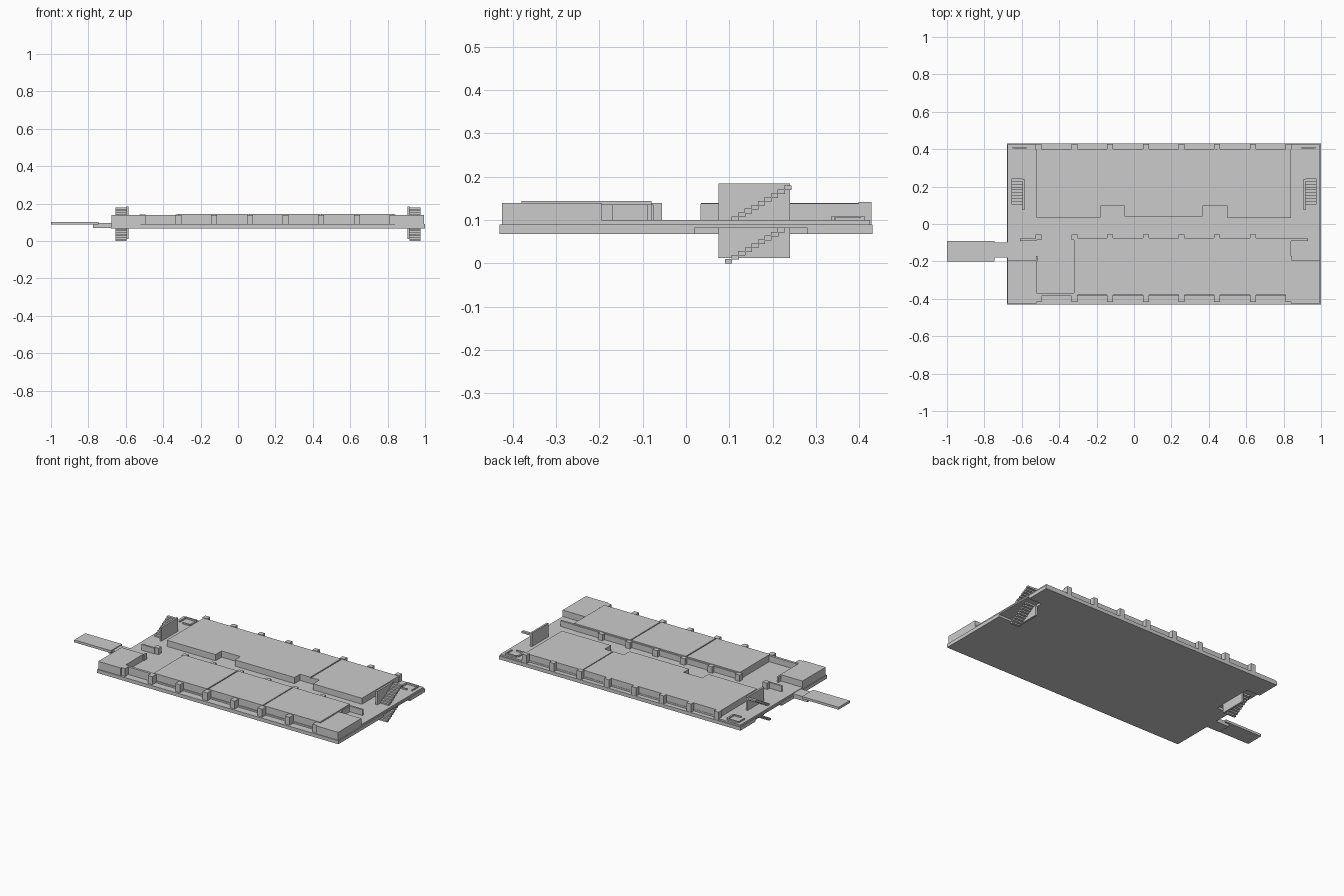
import bpy, bmesh

CX = 0.16  # mirror line between the two ends of the floor plate


def prism(name, pts, z0, z1):
    """Extrude a plan outline from z0 to z1."""
    bm = bmesh.new()
    face = bm.faces.new([bm.verts.new((x, y, z0)) for x, y in pts])
    ext = bmesh.ops.extrude_face_region(bm, geom=[face])
    for g in ext["geom"]:
        if isinstance(g, bmesh.types.BMVert):
            g.co.z = z1
    bmesh.ops.recalc_face_normals(bm, faces=bm.faces)
    me = bpy.data.meshes.new(name)
    bm.to_mesh(me)
    bm.free()
    ob = bpy.data.objects.new(name, me)
    bpy.context.collection.objects.link(ob)
    return ob


def box(name, x0, x1, y0, y1, z0, z1):
    x0, x1 = sorted((x0, x1))
    return prism(name, [(x0, y0), (x1, y0), (x1, y1), (x0, y1)], z0, z1)


# Base plate: lower layer is notched at both ends for the stairs
L, R, F, B = -0.68, 1.0, -0.43, 0.43
prism("base_lower", [(L, F), (R, F), (R, 0.02), (0.91, 0.02), (0.91, 0.28), (R, 0.28),
                     (R, B), (L, B), (L, 0.28), (-0.59, 0.28), (-0.59, 0.02), (L, 0.02)],
      0.068, 0.082)
box("base_upper", L, R, F, B, 0.082, 0.09)

# Walking floor, set back along the pilaster rows but reaching the corners
prism("floor", [(L + .005, -.385), (R - .005, -.385), (R - .005, .425), (.84, .425), (.84, .402),
                (-.52, .402), (-.52, .425), (L + .005, .425)], 0.09, 0.10)

# Back hall with two entrance recesses, and roof panels split by a narrow joint
prism("back_hall", [(-.52, .035), (-.18, .035), (-.18, .095), (-.05, .095), (-.05, .04),
                    (.365, .04), (.365, .095), (.50, .095), (.50, .033), (.84, .033),
                    (.84, .40), (-.52, .40)], 0.10, 0.133)
prism("back_roof_left", [(-.52, .035), (-.18, .035), (-.18, .095), (-.05, .095), (-.05, .04),
                         (.365, .04), (.365, .095), (.437, .095), (.437, .40), (-.52, .40)],
      0.133, 0.139)
prism("back_roof_right", [(.443, .095), (.50, .095), (.50, .033), (.84, .033),
                          (.84, .40), (.443, .40)], 0.133, 0.138)

# Front hall with three roof panels
box("front_hall", -.32, .84, -.38, -.075, 0.09, 0.136)
for x0, x1 in ((-.32, .051), (.058, .437), (.443, .835)):
    box("front_roof", x0, x1, -.38, -.08, 0.136, 0.144)

# Open bay beside the front hall keeps only its front wall
box("bay_front_wall", -.52, -.32, -.385, -.37, 0.09, 0.138)

# Pilaster rows
for i in range(8):
    x = -.51 + i * .191
    box("front_pilaster", x - .016, x + .016, -.418, -.378, 0.09, 0.14)
    box("back_pilaster", x - .016, x + .016, .398, .428, 0.09, 0.142)
    if i < 7:
        box("corridor_pilaster", x - .016, x + .016, -.085, -.055, 0.10, 0.14)

# Elements that repeat at each end
for side, s in (("left", -1), ("right", 1)):
    def X(d):
        return CX + s * d

    # Solid corner room and small corridor screen
    box(side + "_corner_room", X(.68), X(.835), -.425, -.195, 0.09, 0.14)
    box(side + "_corridor_screen", X(.68), X(.77), -.09, -.078, 0.10, 0.136)
    box(side + "_corner_side_wall", X(.675), X(.685), -.2, -.17, 0.10, 0.136)
    # Low kerbs at the back corner
    box(side + "_kerb_side", X(.725), X(.735), .34, .40, 0.10, 0.108)
    box(side + "_kerb_front", X(.735), X(.78), .335, .343, 0.10, 0.108)
    box(side + "_kerb_back", X(.735), X(.81), .403, .412, 0.10, 0.109)
    box(side + "_edge_kerb", X(.805), X(.813), .345, .403, 0.10, 0.106)
    # Stair wall plus an upper and a lower flight
    box(side + "_stair_wall", X(.745), X(.757), .075, .24, 0.012, 0.185)
    for flight, y0, z0 in (("upper", .105, .098), ("lower", .09, 0.0)):
        for i in range(9):
            y, z = y0 + i * .0152, z0 + i * .0089
            box(side + "_" + flight + "_step", X(.757), X(.815), y, y + .0165, z, z + .0105)

# Entry bridge and outer landing on the left
box("bridge", -.775, L, -.18, -.10, 0.07, 0.088)
box("bridge_top", -.745, -.66, -.18, -.10, 0.088, 0.097)
box("landing", -1.0, -.745, -.20, -.09, 0.087, 0.102)
